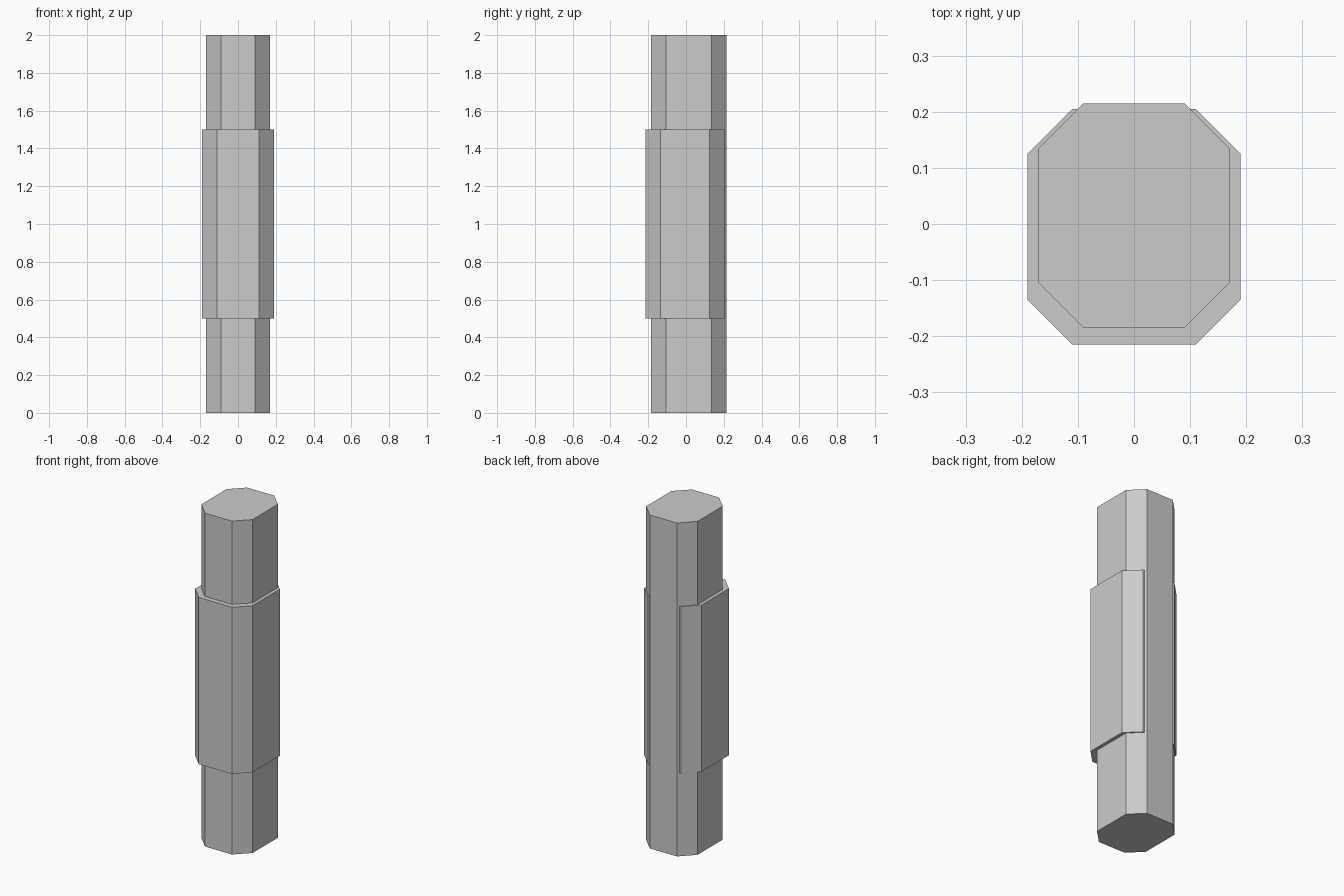
import bpy
import bmesh

if "Cube" in bpy.data.objects:
    bpy.data.objects.remove(bpy.data.objects["Cube"])

grey = bpy.data.materials.new("plain grey")
grey.diffuse_color = (0.6, 0.6, 0.6, 1)
grey.use_nodes = True
grey.node_tree.nodes["Principled BSDF"].inputs["Base Color"].default_value = grey.diffuse_color


def chamfered_prism(name, hx, hy, cut, y, z0, z1):
    """Rectangular column with its four upright corners cut off."""
    quarter = [(hx, hy - cut), (hx - cut, hy)]
    right = [(a, -b) for a, b in reversed(quarter)] + quarter
    outline = right + [(-a, b) for a, b in reversed(right)]
    bm = bmesh.new()
    base = bm.faces.new([bm.verts.new((a, b + y, z0)) for a, b in outline])
    top = bmesh.ops.extrude_face_region(bm, geom=[base], use_keep_orig=True)
    verts = [v for v in top["geom"] if isinstance(v, bmesh.types.BMVert)]
    bmesh.ops.translate(bm, vec=(0, 0, z1 - z0), verts=verts)
    bmesh.ops.recalc_face_normals(bm, faces=bm.faces)
    mesh = bpy.data.meshes.new(name)
    bm.to_mesh(mesh)
    bm.free()
    mesh.materials.append(grey)
    obj = bpy.data.objects.new(name, mesh)
    bpy.context.collection.objects.link(obj)


# Full-height shaft, set slightly towards the back
chamfered_prism("shaft", 0.17, 0.20, 0.08, 0.015, 0.0, 2.0)

# Thicker sleeve around the middle, shaft back face just proud of it
chamfered_prism("sleeve", 0.19, 0.21, 0.08, -0.005, 0.5, 1.5)
